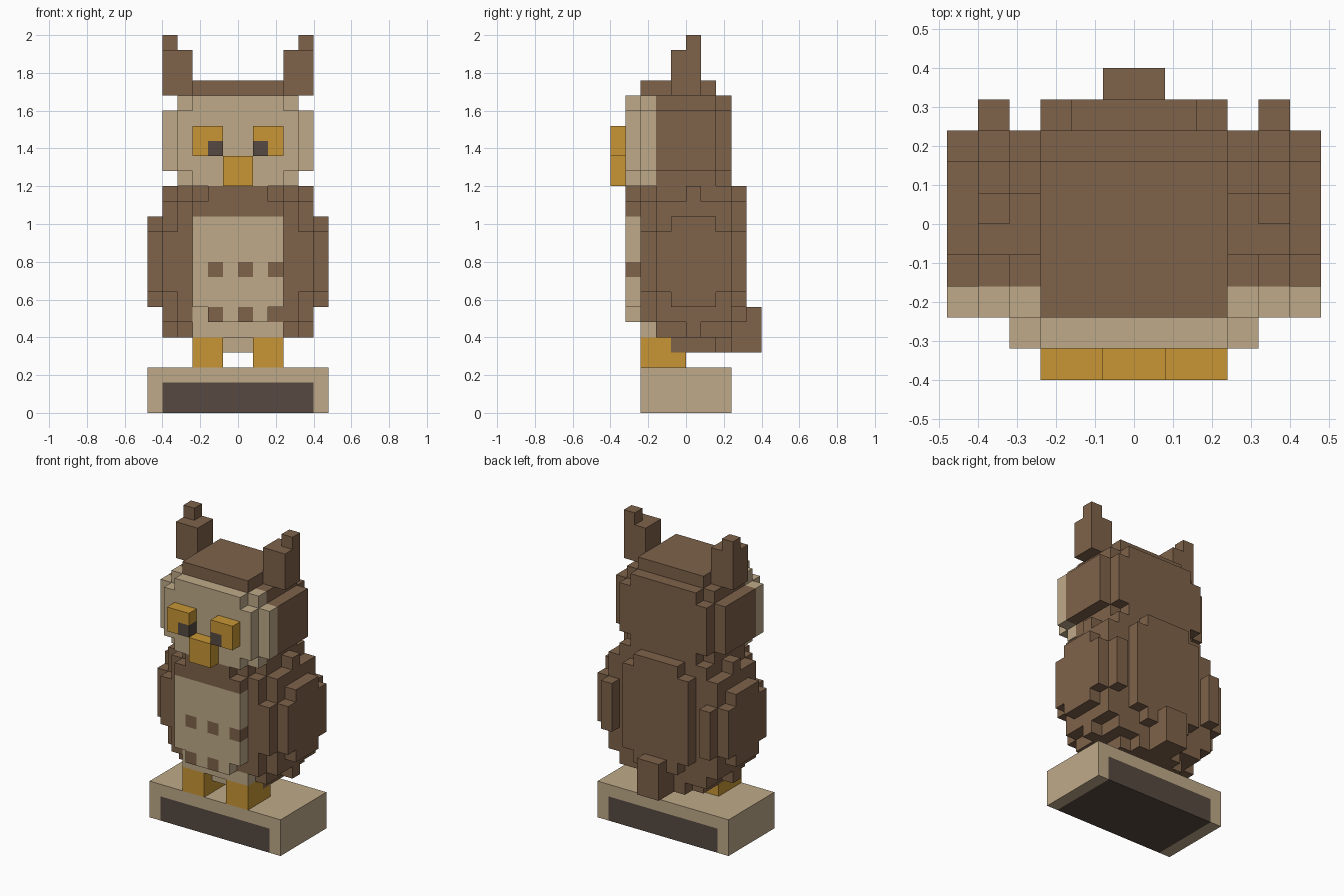
import bpy
import bmesh
import math
from itertools import product

UNIT = 0.08

old = bpy.data.objects.get("Cube")
if old:
    bpy.data.objects.remove(old, do_unlink=True)


def material(name, rgb):
    mat = bpy.data.materials.new(name)
    mat.use_nodes = True
    color = (*rgb, 1)
    mat.diffuse_color = color
    mat.node_tree.nodes["Principled BSDF"].inputs["Base Color"].default_value = color
    return mat


MATERIALS = {
    "brown": material("brown feathers", (0.21, 0.122, 0.068)),
    "tan": material("tan feathers", (0.52, 0.4, 0.25)),
    "gold": material("gold", (0.58, 0.305, 0.035)),
    "dark": material("dark brown", (0.095, 0.068, 0.052)),
}
SLOTS = list(MATERIALS)
cells = {}  # block position -> (part, color); later blocks replace earlier ones


def block(part, color, x, y, z):
    """Fill a box of blocks; each argument is a (start, end) range."""
    for cell in product(range(*x), range(*y), range(*z)):
        cells[cell] = (part, color)


def centred(part, color, half, y, z):
    block(part, color, (-half, half), y, z)


def pair(part, color, x, y, z):
    """The same block on both sides, as separate left and right parts."""
    block("left_" + part, color, x, y, z)
    block("right_" + part, color, (-x[1], -x[0]), y, z)


def paint(color, x, y, z):
    """Recolor filled blocks without changing their part."""
    for cell in product(range(*x), range(*y), range(*z)):
        if cell in cells:
            cells[cell] = (cells[cell][0], color)


# Pedestal with a dark core showing on front, back and underside
centred("pedestal", "tan", 6, (-3, 3), (0, 3))
paint("dark", (-5, 5), (-3, 3), (0, 2))

# Legs
pair("leg", "gold", (1, 3), (-3, 0), (3, 5))

# Body, rounded in steps
centred("body", "brown", 2, (-2, 3), (4, 5))
centred("body", "brown", 3, (-1, 2), (4, 5))
centred("body", "brown", 4, (-2, 3), (5, 15))
centred("body", "brown", 4, (-3, 3), (6, 14))
centred("body", "brown", 3, (-3, 3), (5, 15))
for y in ((-4, -3), (3, 4)):
    centred("body", "brown", 3, y, (7, 14))
    centred("body", "brown", 2, y, (6, 15))
pair("leg", "gold", (1, 3), (-3, -1), (3, 5))

# Pale belly with brown spots
paint("tan", (-3, 3), (-4, -3), (6, 13))
paint("tan", (-3, 3), (-3, -2), (5, 7))
paint("tan", (-1, 1), (-2, -1), (4, 5))
for x, z in product((-2, 0, 2), (6, 9)):
    paint("brown", (x, x + 1), (-4, -3), (z, z + 1))
paint("brown", (2, 3), (-3, -2), (6, 7))

# Wings, thinning outward
pair("wing", "brown", (4, 5), (-2, 3), (6, 14))
pair("wing", "brown", (4, 5), (0, 1), (5, 15))
pair("wing", "brown", (4, 5), (-3, 4), (8, 12))
pair("wing", "brown", (5, 6), (-2, 3), (8, 12))
pair("wing", "brown", (5, 6), (-1, 2), (7, 13))

# Tail
centred("tail", "brown", 1, (3, 5), (4, 7))

# Head with a pale face
centred("head", "brown", 5, (-3, 2), (16, 20))
centred("head", "brown", 4, (-3, 2), (15, 21))
for y in ((-4, -3), (2, 3)):
    centred("head", "brown", 4, y, (16, 20))
    centred("head", "brown", 3, y, (15, 21))
paint("tan", (-5, 5), (-4, -2), (15, 21))
centred("crown", "brown", 3, (-3, 2), (21, 22))

# Ear tufts
pair("ear", "brown", (3, 5), (-1, 1), (21, 24))
pair("ear", "brown", (4, 5), (0, 1), (24, 25))

# Eyes, pupils and beak
pair("eye", "gold", (1, 3), (-5, -4), (17, 19))
pair("pupil", "dark", (1, 2), (-5, -4), (17, 18))
centred("beak", "gold", 1, (-5, -4), (15, 17))


def build(part):
    """Make one mesh from the exposed sides of a part's blocks."""
    bm = bmesh.new()
    verts = {}
    for cell, (owner, color) in cells.items():
        if owner != part:
            continue
        for axis, side in product(range(3), (0, 1)):
            near = list(cell)
            near[axis] += 2 * side - 1
            if tuple(near) in cells:
                continue
            u, v = (axis + 1) % 3, (axis + 2) % 3
            ring = []
            for du, dv in ((0, 0), (1, 0), (1, 1), (0, 1)):
                p = list(cell)
                p[axis] += side
                p[u] += du
                p[v] += dv
                key = tuple(p)
                if key not in verts:
                    verts[key] = bm.verts.new([c * UNIT for c in key])
                ring.append(verts[key])
            face = bm.faces.new(ring if side else ring[::-1])
            face.material_index = SLOTS.index(color)
    # Join flat areas of one color
    bmesh.ops.dissolve_limit(bm, angle_limit=math.radians(1), verts=bm.verts[:],
                             edges=bm.edges[:], delimit={"MATERIAL"})
    mesh = bpy.data.meshes.new(part)
    bm.to_mesh(mesh)
    bm.free()
    for mat in MATERIALS.values():
        mesh.materials.append(mat)
    bpy.context.collection.objects.link(bpy.data.objects.new(part, mesh))


for part in sorted({owner for owner, _ in cells.values()}):
    build(part)
